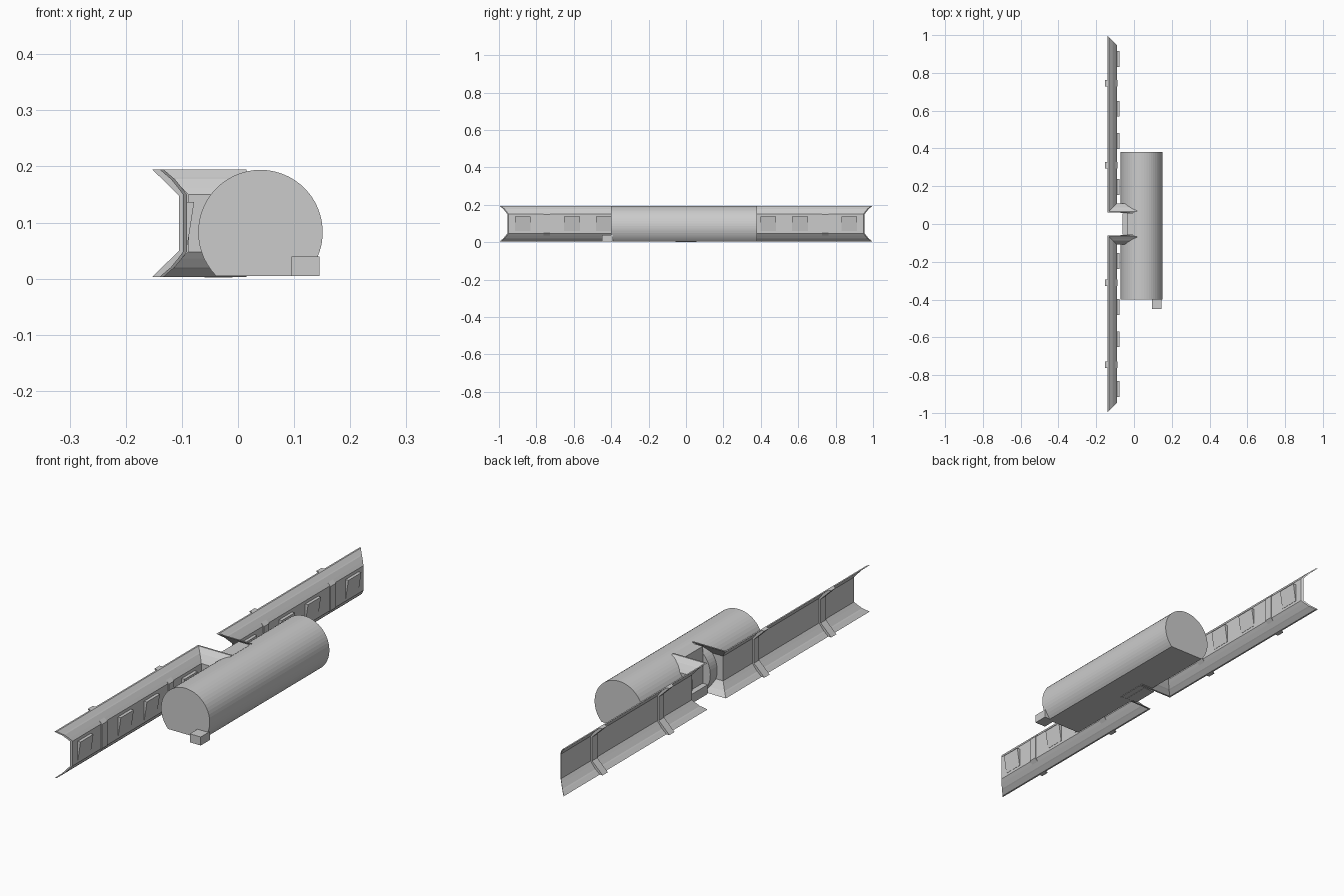
import bpy, bmesh, math

if "Cube" in bpy.data.objects:
    bpy.data.objects.remove(bpy.data.objects["Cube"])

grey = bpy.data.materials.new("plain_grey")
grey.diffuse_color = (0.6, 0.6, 0.6, 1)
grey.use_nodes = True
grey.node_tree.nodes["Principled BSDF"].inputs["Base Color"].default_value = grey.diffuse_color


def make(name, verts, faces):
    me = bpy.data.meshes.new(name)
    me.from_pydata(verts, [], faces)
    bm = bmesh.new()
    bm.from_mesh(me)
    bmesh.ops.recalc_face_normals(bm, faces=bm.faces[:])
    bm.to_mesh(me)
    bm.free()
    me.materials.append(grey)
    ob = bpy.data.objects.new(name, me)
    bpy.context.collection.objects.link(ob)
    return ob


def loft(name, rings):
    """Skin closed rings and cap both ends."""
    n = len(rings[0])
    verts = [p for r in rings for p in r]
    faces = [(k * n + i, k * n + (i + 1) % n, (k + 1) * n + (i + 1) % n, (k + 1) * n + i)
             for k in range(len(rings) - 1) for i in range(n)]
    faces += [tuple(range(n)), tuple(range(len(verts) - n, len(verts)))]
    return make(name, verts, faces)


def prism(name, outline, y0, y1):
    return loft(name, [[(x, y, z) for x, z in outline] for y in (y0, y1)])


def box(name, x0, x1, y0, y1, z0, z1):
    return prism(name, [(x0, z0), (x1, z0), (x1, z1), (x0, z1)], y0, y1)


# Horizontal tank with a flat underside
R, CX, CZ, BOT = 0.111, 0.04, 0.083, 0.005
a0 = math.asin((BOT - CZ) / R)
N = 40
arc = [a0 + (math.pi - 2 * a0) * i / N for i in range(N + 1)]
tank = prism("tank", [(CX + R * math.cos(a), CZ + R * math.sin(a)) for a in arc], -0.40, 0.38)

# Recess in the tank at the gateway
cutter = box("recess_cutter", -0.2, -0.037, -0.057, 0.057, -0.1, 0.3)
cutter.hide_render = True
cutter.hide_viewport = True
cut = tank.modifiers.new("recess", 'BOOLEAN')
cut.object = cutter
cut.operation = 'DIFFERENCE'
cut.solver = 'EXACT'

# Gateway block, sill and small outlet
box("gateway_block", -0.037, 0.015, -0.057, 0.057, 0.003, 0.192)
box("gateway_sill", -0.06, -0.01, -0.055, 0.055, 0.002, 0.04)
box("outlet", 0.095, 0.145, -0.45, -0.39, 0.005, 0.04)

# Flanged wall section: (outward offset, height), mirrored about mid height
MID = 0.099
upper = [(0.045, 0.195), (0.029, 0.181), (0.025, 0.178), (0.012, 0.162), (0.003, 0.15)]
outer = upper + [(d, 2 * MID - z) for d, z in reversed(upper)]
section = outer + [(d - 0.007, z) for d, z in reversed(outer)]

# Wall path: (x, y, outward direction at the mitre)
path = [(-0.095, 0.952, -1, 1), (-0.095, 0.105, -1, -1), (0.015, 0.105, 0, -1)]

# Chevron rib section wrapping the wall
rib = [(-0.153, 0.195), (-0.105, 0.148), (-0.105, 0.05), (-0.153, 0.003),
       (-0.133, 0.003), (-0.087, 0.049), (-0.087, 0.149), (-0.133, 0.195)]
wedge = [(-0.096, 0.137), (-0.078, 0.137), (-0.090, 0.06), (-0.096, 0.06)]

for side, s in (("rear", 1), ("front", -1)):
    loft(side + "_wall", [[(x + d * dx, s * (y + d * dy), z) for d, z in section]
                          for x, y, dx, dy in path])
    for y in (0.31, 0.745):
        prism(side + "_rib", rib, s * (y - 0.017), s * (y + 0.017))
    for y in (0.195, 0.44, 0.61, 0.873):
        prism(side + "_wedge", wedge, s * (y - 0.042), s * (y + 0.042))
